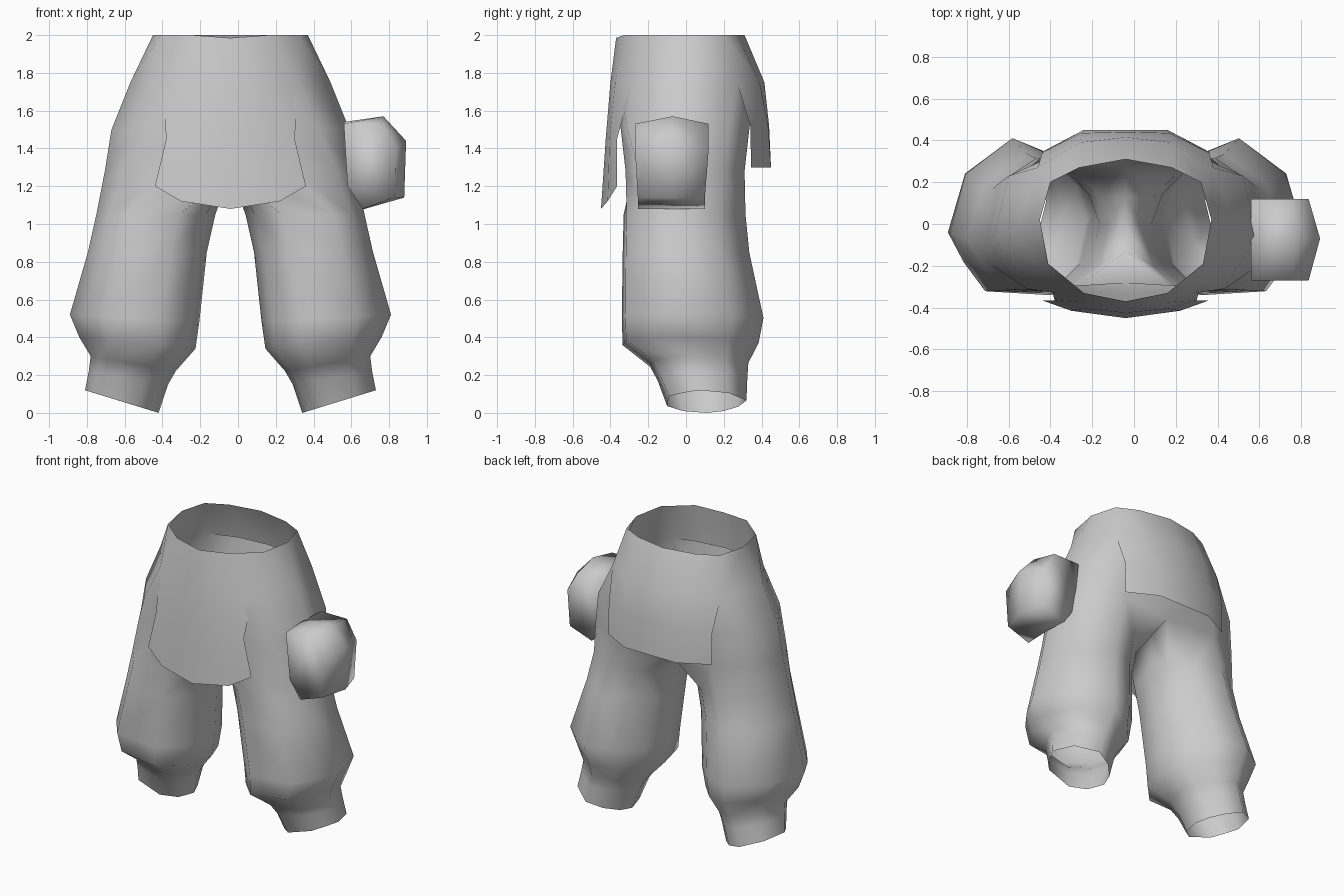
import bpy, bmesh, math

if "Cube" in bpy.data.objects:
    bpy.data.objects.remove(bpy.data.objects["Cube"])

CENTRE_X = -0.04

cloth = bpy.data.materials.new("grey cloth")
cloth.diffuse_color = (0.6, 0.6, 0.6, 1)
cloth.use_nodes = True
cloth.node_tree.nodes["Principled BSDF"].inputs["Base Color"].default_value = cloth.diffuse_color


def finish(name, bm, angle):
    bmesh.ops.recalc_face_normals(bm, faces=bm.faces)
    mesh = bpy.data.meshes.new(name)
    bm.to_mesh(mesh)
    bm.free()
    mesh.materials.append(cloth)
    ob = bpy.data.objects.new(name, mesh)
    bpy.context.collection.objects.link(ob)
    bpy.context.view_layer.objects.active = ob
    ob.select_set(True)
    bpy.ops.object.shade_smooth_by_angle(angle=math.radians(angle))
    ob.select_set(False)
    return ob


def bridge(bm, a, b, closed=False):
    n = len(a)
    for i in range(n if closed else n - 1):
        j = (i + 1) % n
        bm.faces.new((a[i], a[j], b[j], b[i]))


def row(bm, z, pts):
    return [bm.verts.new((x, y, z)) for x, y in pts]


# Half of the trousers, mirrored: rows run from front centre round to back centre
bm = bmesh.new()
waist = row(bm, 2.0, [(0, -.37), (.20, -.33), (.37, -.19), (.41, .02), (.36, .20), (.22, .27), (0, .31)])
waist[0].co.z = 1.985
hip = row(bm, 1.75, [(0, -.40), (.20, -.375), (.36, -.285), (.53, -.04), (.42, .27), (.22, .39), (0, .415)])
bridge(bm, waist, hip)

# Front and back flaps hang from the hip row
fm = row(bm, 1.45, [(0, -.425), (.20, -.405), (.34, -.365)])
fb = [bm.verts.new(p) for p in [(0, -.45, 1.08), (.26, -.415, 1.12), (.40, -.365, 1.2)]]
bridge(bm, hip[:3], fm)
bridge(bm, fm, fb)
km = row(bm, 1.52, [(.40, .34), (.21, .435), (0, .44)])
kb = row(bm, 1.3, [(.40, .345), (.20, .45), (0, .45)])
bridge(bm, hip[4:], km)
bridge(bm, km, kb)

# Seat beneath the flaps, down to the crotch
under_f = row(bm, 1.74, [(0, -.375), (.20, -.35)])
under_b = row(bm, 1.74, [(.22, .36), (0, .38)])
seat = row(bm, 1.5, [(0, -.33), (.24, -.345), (.47, -.31), (.63, -.06), (.56, .23), (.33, .335), (0, .33)])
bridge(bm, under_f + hip[2:5] + under_b, seat)
crotch = row(bm, 1.28, [(0, -.28), (.32, -.32), (.56, -.25), (.665, -.065), (.60, .20), (.36, .31), (0, .28)])
bridge(bm, seat, crotch)
ring = crotch + row(bm, 1.26, [(0, .13), (0, 0), (0, -.13)])

# Leg cross-section as fractions: inner to outer, front to back
SECTION = [(.30, -1), (.74, -.95), (.89, -.58), (1, -.2), (.88, .55),
           (.55, 1), (.28, .8), (.08, .42), (0, 0), (.08, -.6)]
# Leg rings: inner z, outer z, inner x, outer x, front y, back y
LEG = [(1.05, 1.05, .08, .71, -.33, .315),
       (.85, .85, .125, .755, -.335, .335),
       (.48, .52, .165, .85, -.34, .41),
       (.34, .40, .185, .80, -.335, .385),
       (.22, .30, .29, .74, -.19, .33),
       (.15, .22, .33, .75, -.15, .325),
       (.00, .12, .38, .77, -.10, .32)]
for zi, zo, xi, xo, yf, yb in LEG:
    new = []
    for t, s in SECTION:
        new.append(bm.verts.new((xi + (xo - xi) * t, (yf + yb) / 2 + s * (yb - yf) / 2,
                                 zi + (zo - zi) * t)))
    bridge(bm, ring, new, True)
    ring = new
trousers = finish("trousers", bm, 70)
trousers.location.x = CENTRE_X
mirror = trousers.modifiers.new("mirror", 'MIRROR')
mirror.use_clip = True
bpy.context.view_layer.objects.active = trousers
trousers.select_set(True)
bpy.ops.object.modifier_apply(modifier=mirror.name)
trousers.select_set(False)

# Hip pouch: three outlines from front to back, bulging in the middle
bm = bmesh.new()
END = [(.56, 1.53), (.76, 1.53), (.835, 1.40), (.83, 1.14), (.66, 1.08), (.58, 1.2)]
MID = [(.56, 1.54), (.77, 1.57), (.89, 1.44), (.88, 1.14), (.67, 1.08), (.58, 1.2)]
sections = []
for outline, y, low in ((END, -.27, -.255), (MID, -.07, -.07), (END, .12, .10)):
    sections.append([bm.verts.new((x, y if z > 1.25 else low, z)) for x, z in outline])
for a, b in zip(sections, sections[1:]):
    bridge(bm, a, b, True)
bm.faces.new(sections[0])
bm.faces.new(sections[-1])
finish("hip_pouch", bm, 120)
